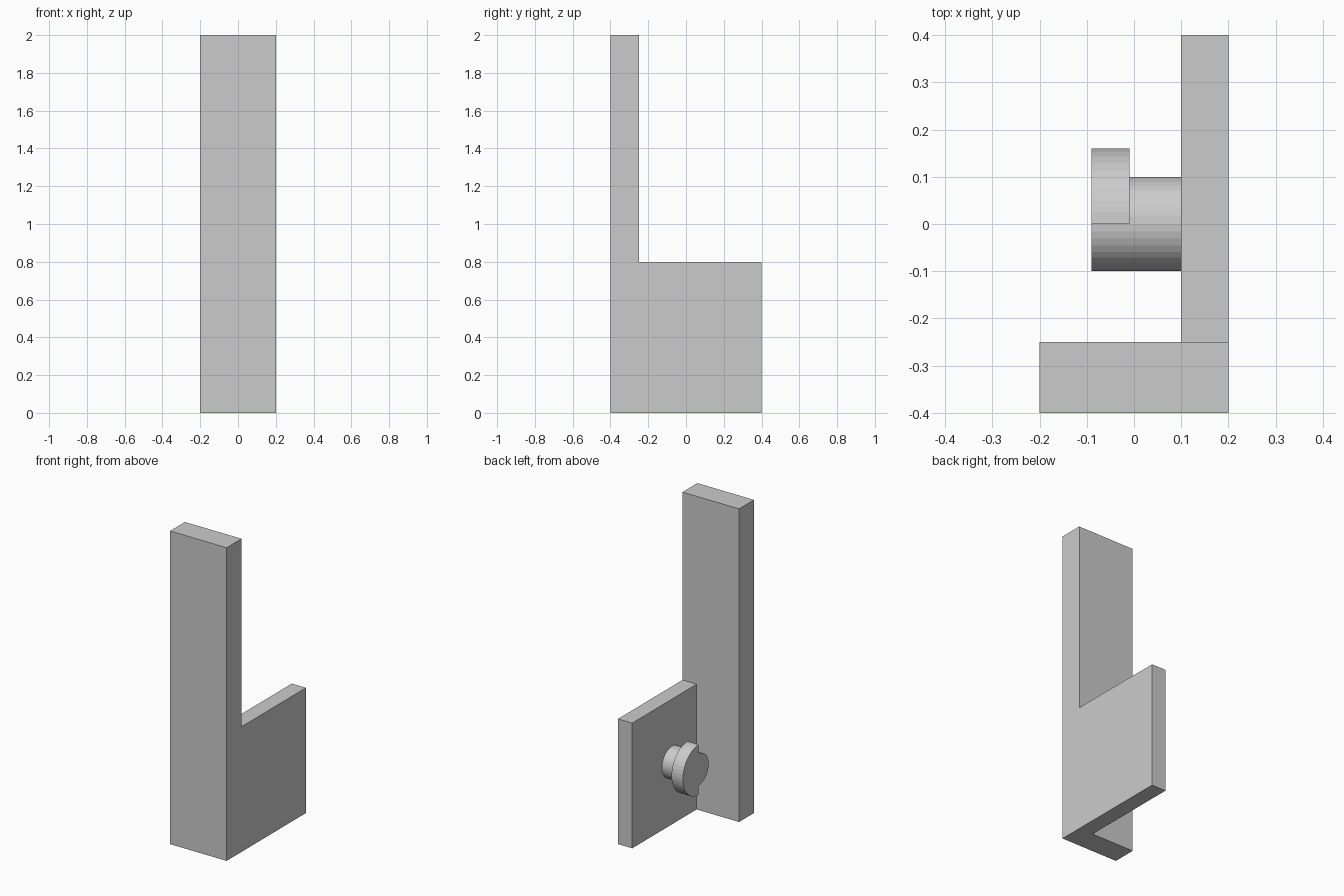
import bpy, bmesh, math
from mathutils import Matrix

if "Cube" in bpy.data.objects:
    bpy.data.objects.remove(bpy.data.objects["Cube"])

grey = bpy.data.materials.new("light grey")
grey.diffuse_color = (0.6, 0.6, 0.6, 1)
grey.use_nodes = True
grey.node_tree.nodes["Principled BSDF"].inputs["Base Color"].default_value = grey.diffuse_color


def finish(name, bm):
    bmesh.ops.recalc_face_normals(bm, faces=bm.faces)
    mesh = bpy.data.meshes.new(name)
    bm.to_mesh(mesh)
    bm.free()
    mesh.materials.append(grey)
    obj = bpy.data.objects.new(name, mesh)
    bpy.context.collection.objects.link(obj)
    return obj


def box(name, lo, hi):
    bm = bmesh.new()
    bmesh.ops.create_cube(bm, size=1)
    for v in bm.verts:
        v.co = [l + (c + 0.5) * (h - l) for c, l, h in zip(v.co, lo, hi)]
    return finish(name, bm)


def disc(name, radius, x0, x1, y, z, half=False, sides=40):
    """Cylinder along x, optionally only the half facing +y."""
    bm = bmesh.new()
    bmesh.ops.create_cone(
        bm, cap_ends=True, segments=sides, radius1=radius, radius2=radius, depth=x1 - x0,
        matrix=Matrix.Translation(((x0 + x1) / 2, y, z)) @ Matrix.Rotation(math.pi / 2, 4, 'Y'))
    if half:
        geom = bm.verts[:] + bm.edges[:] + bm.faces[:]
        bmesh.ops.bisect_plane(bm, geom=geom, plane_co=(0, y, 0), plane_no=(0, 1, 0),
                               clear_inner=True, dist=1e-5)
        bmesh.ops.holes_fill(bm, edges=[e for e in bm.edges if e.is_boundary])
    return finish(name, bm)


# Tall front post and lower side plate, fused into one bracket
bracket = box("bracket", (-0.2, -0.4, 0), (0.2, -0.25, 2))
plate = box("side_plate", (0.1, -0.3, 0), (0.2, 0.4, 0.8))
union = bracket.modifiers.new("join plate", 'BOOLEAN')
union.operation = 'UNION'
union.solver = 'EXACT'
union.object = plate
bpy.context.view_layer.objects.active = bracket
bpy.ops.object.modifier_apply(modifier=union.name)
bpy.data.objects.remove(plate)

# Round pin on the inner face of the plate, with a half collar at its end
disc("pin", 0.1, -0.09, 0.1, 0, 0.4)
disc("half_collar", 0.16, -0.09, -0.01, 0, 0.4, half=True)
